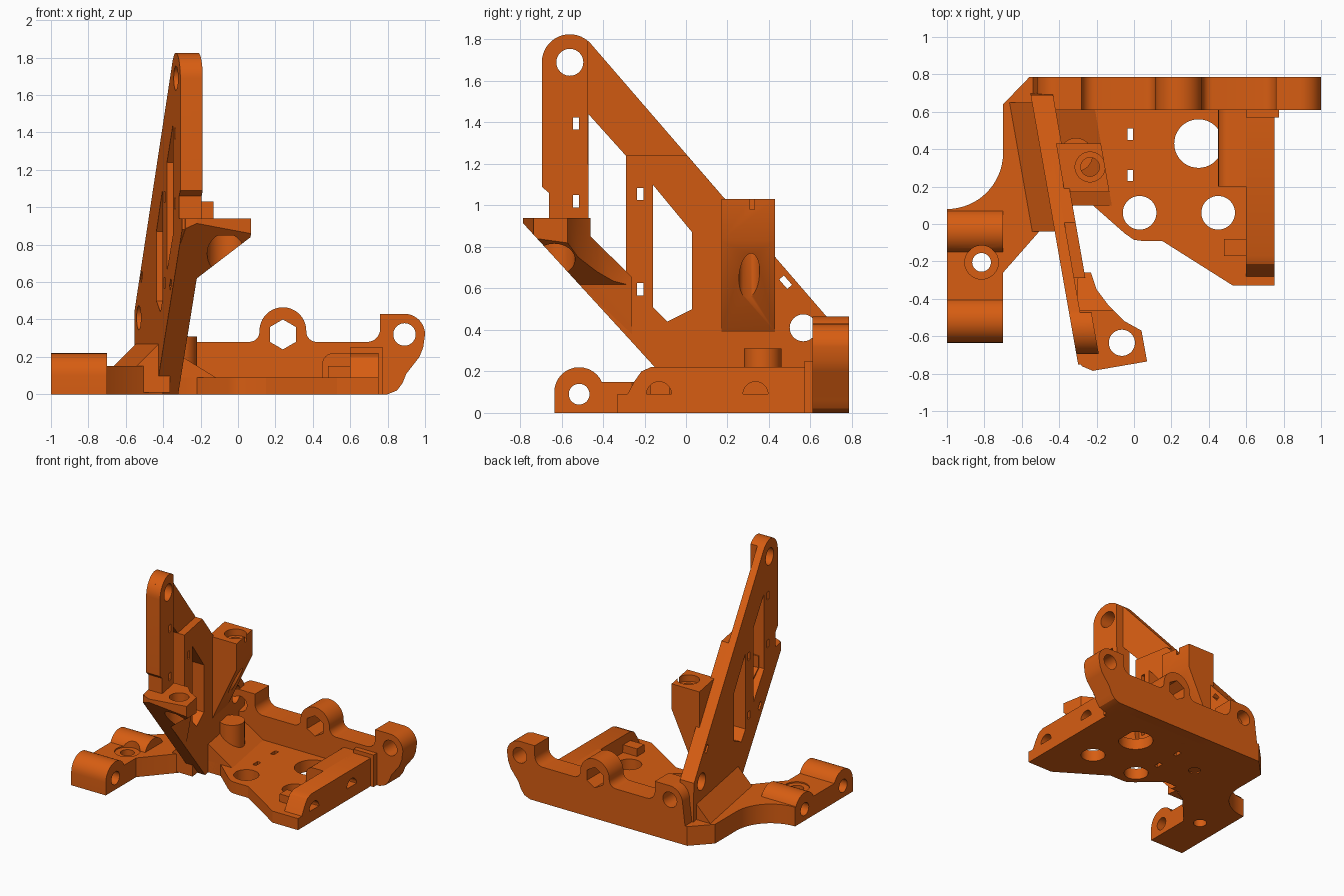
import bpy, bmesh, math

if "Cube" in bpy.data.objects:
    bpy.data.objects.remove(bpy.data.objects["Cube"])

mat = bpy.data.materials.new("orange_plastic")
mat.diffuse_color = (0.68, 0.11, 0.006, 1)
mat.use_nodes = True
mat.node_tree.nodes["Principled BSDF"].inputs["Base Color"].default_value = mat.diffuse_color


def arc(cx, cy, r, a0, a1, n=16):
    return [(cx + r * math.cos(math.radians(a0 + (a1 - a0) * i / n)),
             cy + r * math.sin(math.radians(a0 + (a1 - a0) * i / n))) for i in range(n + 1)]


def circle(cx, cy, r, n=40, start=0):
    return arc(cx, cy, r, start, start + 360, n)[:-1]


def rect(a, b, c, d):
    return [(a, c), (b, c), (b, d), (a, d)]


def slot(cy, cz, w, h, deg=0):
    """Small rectangle, turned by an angle."""
    c, s = math.cos(math.radians(deg)), math.sin(math.radians(deg))
    return [(cy + x * c - y * s, cz + x * s + y * c) for x, y in rect(-w / 2, w / 2, -h / 2, h / 2)]


def prism(name, pts, axis, lo, hi, lean=False):
    """Extrude an outline along an axis; lean follows the slanted line of the arm."""
    bm = bmesh.new()
    rings = []
    for t in (lo, hi):
        ring = []
        for a, b in pts:
            x, y, z = {"x": (t, a, b), "y": (a, t, b), "z": (a, b, t)}[axis]
            if lean:
                x += -0.371 - 0.1763 * y
            ring.append(bm.verts.new((x, y, z)))
        rings.append(ring)
    n = len(pts)
    bm.faces.new(rings[0])
    bm.faces.new(rings[1])
    for i in range(n):
        j = (i + 1) % n
        bm.faces.new((rings[0][i], rings[0][j], rings[1][j], rings[1][i]))
    bmesh.ops.recalc_face_normals(bm, faces=bm.faces)
    me = bpy.data.meshes.new(name)
    bm.to_mesh(me)
    bm.free()
    me.materials.append(mat)
    ob = bpy.data.objects.new(name, me)
    bpy.context.collection.objects.link(ob)
    return ob


def combine(ob, others, op="DIFFERENCE"):
    """Apply booleans and delete the helper objects."""
    bpy.context.view_layer.objects.active = ob
    for o in others:
        m = ob.modifiers.new("bool", "BOOLEAN")
        m.operation, m.object, m.solver = op, o, "EXACT"
        bpy.ops.object.modifier_apply(modifier=m.name)
        bpy.data.objects.remove(o)
    return ob


def holes(axis, lo, hi, outlines, lean=False):
    return [prism("cutter", p, axis, lo, hi, lean) for p in outlines]


# Base plate with screw holes
base = prism("base_plate", [(-0.5, 0.7), (-0.45, 0.05), (-0.32, 0.1), (-0.22, 0.1)]
             + [(-0.05, -0.05), (0.0, -0.085), (0.04, -0.09), (0.15, -0.09), (0.53, -0.33), (0.75, -0.33), (0.75, 0.7)],
             "z", 0, 0.09)
combine(base, holes("z", -0.1, 0.3, [circle(0.345, 0.43, 0.13), circle(0.03, 0.06, 0.09), circle(0.45, 0.06, 0.09),
                                    circle(-0.28, 0.37, 0.045), slot(-0.02, 0.48, 0.03, 0.06),
                                    slot(-0.02, 0.26, 0.03, 0.06)]))

# Back wall with end lugs and a central hex hump
right = arc(0.89, 0.32, 0.11, 0, 90) + [(0.76, 0.43)] + arc(0.69, 0.35, 0.07, 0, -90, 8)
right += arc(0.42, 0.335, 0.055, -90, -180, 6) + arc(0.24, 0.34, 0.125, 0, 90)
left = [(0.48 - x, z) for x, z in reversed(right[:-1])]
wall = prism("back_wall", [(0.8, 0), (0.85, 0.02), (0.88, 0.06), (0.9, 0.11), (0.97, 0.2), (0.99, 0.25)]
             + right + left + [(-0.56, 0)], "y", 0.61, 0.785)
combine(wall, holes("y", 0.4, 1, [circle(0.89, 0.32, 0.06), circle(-0.41, 0.32, 0.06),
                                  circle(0.24, 0.32, 0.08, 6, 30)]))

# Side rail and its inner block
bores = [circle(-0.13, 0.09, 0.06), circle(0.335, 0.09, 0.06)]
rail = prism("side_rail", [(-0.33, 0), (0.62, 0), (0.62, 0.22), (-0.17, 0.22), (-0.215, 0.2), (-0.25, 0.15)],
             "x", 0.6, 0.75)
combine(rail, holes("x", 0.5, 1, bores))
block = prism("rail_block", [(0.45, 0.0), (0.62, 0.0), (0.62, 0.22)] + arc(0.51, 0.16, 0.06, 90, 180, 6),
              "y", 0.2, 0.63)
combine(block, holes("x", 0.5, 1, bores[1:]))
prism("rail_rib", rect(0.6, 0.775, 0, 0.25), "y", 0.57, 0.63)
prism("rail_lug", rect(0.48, 0.62, -0.17, -0.08), "z", 0, 0.15)

# Left wing: low plate with concave edge and two rounded bearing lugs
wing = prism("left_wing", [(-0.45, 0.785), (-0.56, 0.785), (-0.7, 0.64)] + arc(-1.0, 0.38, 0.3, 0, -90)
             + [(-1, -0.5), (-0.7, -0.5), (-0.7, -0.26), (-0.48, -0.01), (-0.4, 0.03)], "z", 0, 0.15)
lug_parts = []
for i, yc in enumerate((-0.515, -0.04)):
    lug_parts.append(prism("bearing_lug_%d" % (i + 1), [(yc - 0.12, 0), (yc + 0.12, 0)]
                           + arc(yc, 0.1, 0.12, 0, 180), "x", -1, -0.7))
combine(wing, lug_parts, "UNION")
combine(wing, holes("z", -0.1, 0.3, [circle(-0.815, -0.205, 0.05)])
        + holes("z", 0.14, 0.4, [circle(-0.815, -0.205, 0.09)])
        + holes("x", -1.1, -0.6, [circle(-0.515, 0.09, 0.05), circle(-0.04, 0.09, 0.05)]))

# Upright arm: thin full plate plus thick frame on its inner side
foot = [(0.69, 0.45), (0.7, 0.3), (0.7, 0), (0.05, 0), (-0.75, 0.88), (-0.75, 0.94),
        (-0.66, 0.94), (-0.66, 1.06), (-0.695, 1.09)]
plate = prism("arm_plate", arc(-0.56, 1.69, 0.135, 180, 40.8) + foot, "x", -0.06, 0, True)
frame = prism("arm_frame", arc(-0.56, 1.69, 0.135, 180, 50) + [(-0.47, 0.85), (-0.29, 0.66), (-0.29, 1.24), (0.007, 1.24)]
              + foot, "x", -0.03, 0.06, True)
openings = [
    [(-0.47, 1.44), (-0.29, 1.24), (-0.29, 0.66), (-0.47, 0.85)],
    [(-0.16, 1.1), (0.03, 0.87), (0.03, 0.5), (-0.09, 0.44), (-0.16, 0.51)],
    circle(-0.56, 1.69, 0.065), circle(0.565, 0.41, 0.065),
    slot(-0.53, 1.395, 0.03, 0.06), slot(-0.53, 1.02, 0.03, 0.06),
    slot(-0.22, 1.055, 0.03, 0.06), slot(-0.22, 0.595, 0.03, 0.06),
    slot(-0.4, 0.59, 0.03, 0.06, 45), slot(0.48, 0.63, 0.03, 0.06, 41)]
for part in (plate, frame):
    combine(part, holes("x", -0.3, 0.3, openings, True))

# Front bracket: flat mount with a sloping underside
bracket = prism("front_bracket", [(-0.31, -0.68), (-0.28, -0.76), (-0.22, -0.785), (0.07, -0.735), (0.04, -0.57),
                                  (-0.05, -0.52), (-0.14, -0.43), (-0.2, -0.35), (-0.23, -0.26), (-0.3, -0.26)],
                "z", 0.3, 0.94)
combine(bracket, [
    prism("limit", [(-0.8, 0.96), (-0.46, 0.96), (-0.46, 0.85), (-0.25, 0.645), (-0.25, 0.33), (-0.8, 0.93)], "x", -1, 1),
    prism("limit", [(-0.5, 0.3), (-0.5, 1), (0.08, 1), (0.08, 0.85), (-0.22, 0.62), (-0.28, 0.3)], "y", -1, 1)],
    "INTERSECT")
combine(bracket, holes("z", 0.2, 1.2, [circle(-0.065, -0.635, 0.07)])
        + holes("z", 0.2, 0.85, [circle(-0.065, -0.635, 0.1)]))

# Screw boss on the arm
boss = prism("screw_boss", [(0.03, 0.35), (0.06, 0.39), (0.27, 0.83), (0.27, 1.03), (0.03, 1.03)],
             "y", 0.17, 0.43, True)
combine(boss, holes("z", 0.3, 1.2, [circle(-0.235, 0.305, 0.05)])
        + holes("z", 0.98, 1.2, [circle(-0.235, 0.305, 0.08)]))

# Gussets where the arm meets the base
prism("inner_gusset", [(0, 0.01), (0.27, 0.01), (0.27, 0.09), (0.06, 0.22), (0, 0.22)], "y", 0.1, 0.63, True)
prism("outer_gusset", [(0, 0.01), (-0.18, 0.01), (-0.18, 0.15), (-0.06, 0.27), (0, 0.27)], "y", -0.04, 0.65, True)
prism("foot_post", circle(-0.31, 0.37, 0.09), "z", 0.05, 0.31)

# Smooth round surfaces, keep edges sharp
bpy.ops.object.select_all(action="DESELECT")
for ob in bpy.context.collection.objects:
    ob.select_set(True)
    bpy.context.view_layer.objects.active = ob
bpy.ops.object.shade_smooth_by_angle(angle=math.radians(30))
